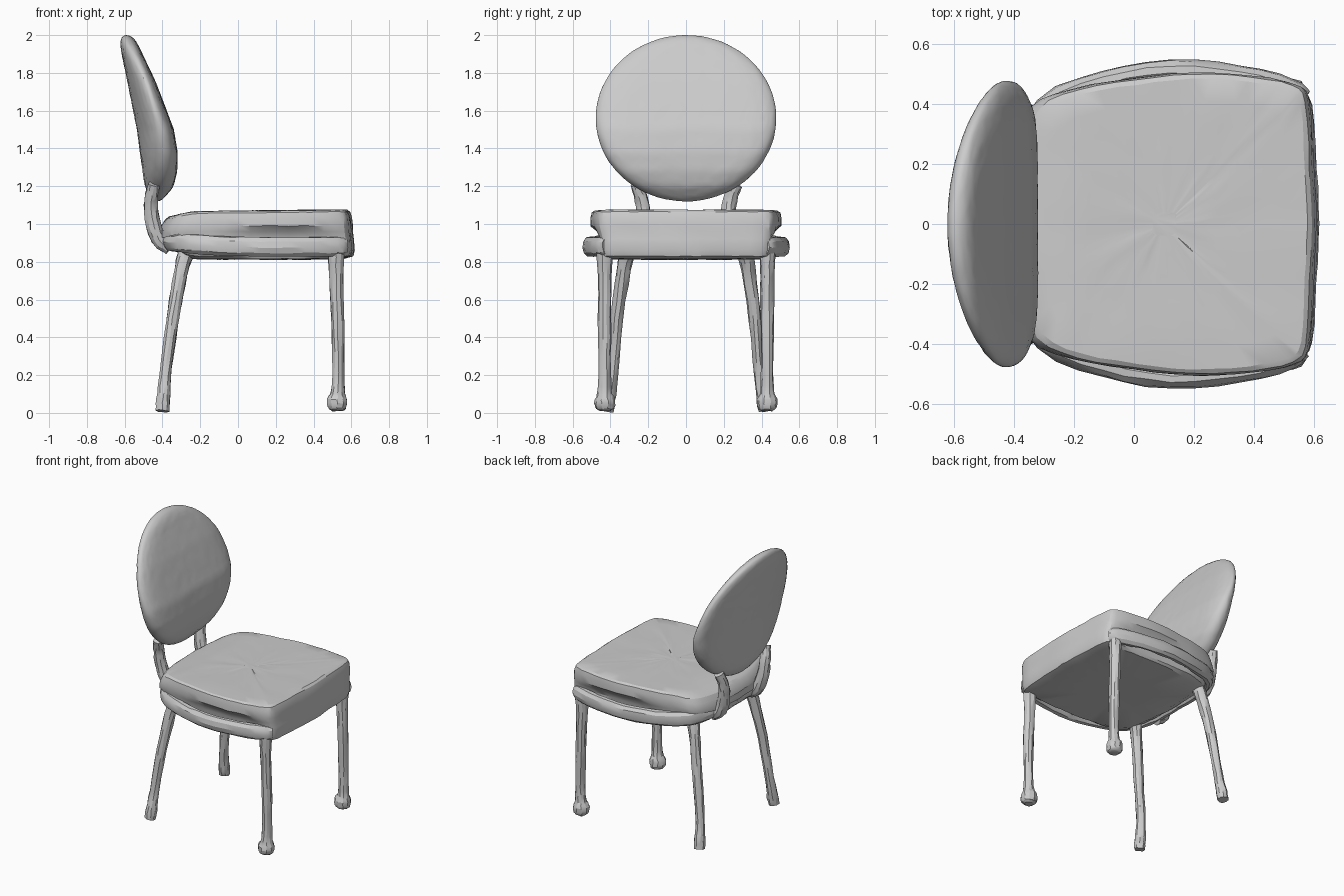
import bpy, bmesh, math, random
from mathutils import Vector

random.seed(4)
if "Cube" in bpy.data.objects:
    bpy.data.objects.remove(bpy.data.objects["Cube"], do_unlink=True)

grey = bpy.data.materials.new("light grey")
grey.use_nodes = True
grey.diffuse_color = (0.6, 0.6, 0.6, 1)
grey.node_tree.nodes["Principled BSDF"].inputs["Base Color"].default_value = (0.6, 0.6, 0.6, 1)


def finish(name, bm, wobble):
    """Turn a bmesh into a slightly uneven, softly faceted object."""
    bmesh.ops.recalc_face_normals(bm, faces=bm.faces)
    for v in bm.verts:
        v.co += Vector([random.uniform(-wobble, wobble) for _ in range(3)])
        v.co.z = max(v.co.z, 0)
    mesh = bpy.data.meshes.new(name)
    bm.to_mesh(mesh)
    bm.free()
    mesh.materials.append(grey)
    ob = bpy.data.objects.new(name, mesh)
    bpy.context.collection.objects.link(ob)
    bpy.ops.object.select_all(action='DESELECT')
    ob.select_set(True)
    bpy.context.view_layer.objects.active = ob
    bpy.ops.object.shade_smooth_by_angle(angle=math.radians(25))


def skin(bm, rings):
    """Bridge consecutive closed rings and cap both ends."""
    loops = [[bm.verts.new(p) for p in ring] for ring in rings]
    n = len(loops[0])
    for low, high in zip(loops, loops[1:]):
        for i in range(n):
            j = (i + 1) % n
            bm.faces.new((low[i], low[j], high[j], high[i]))
    bm.faces.new(loops[0][::-1])
    bm.faces.new(loops[-1])


def smooth_path(points, steps):
    """Catmull-Rom interpolation through points of any dimension."""
    pts = [Vector(p) for p in points]
    pts = [2 * pts[0] - pts[1]] + pts + [2 * pts[-1] - pts[-2]]
    out = []
    for a, b, c, d in zip(pts, pts[1:], pts[2:], pts[3:]):
        for s in range(steps):
            t = s / steps
            out.append(b + (c - a) * t / 2 + (2 * a - 5 * b + 4 * c - d) * t * t / 2
                       + (3 * b - a - 3 * c + d) * t ** 3 / 2)
    return out + [pts[-2]]


def tube(name, points, side, tall=1.0, sides=10, steps=3):
    """Points are x, y, z, radius; side mirrors across y; tall stretches the section upward."""
    path = smooth_path(points, steps)
    for p in path:
        p.y *= side
    rings, turn, last = [], None, None
    for i, p in enumerate(path):
        ahead, behind = path[min(i + 1, len(path) - 1)], path[max(i - 1, 0)]
        along = (ahead.xyz - behind.xyz).normalized()
        # Carry the ring's orientation along the path so it never twists
        turn = last.rotation_difference(along) @ turn if last else along.to_track_quat('Z', 'Y')
        last = along
        ring = []
        for k in range(sides):
            a = k * math.tau / sides
            offset = turn @ Vector((math.cos(a), math.sin(a), 0)) * p.w
            offset.z *= tall
            ring.append(p.xyz + offset)
        rings.append(ring)
    bm = bmesh.new()
    skin(bm, rings)
    finish(name, bm, 0.003)


def interp(table, x):
    for (x0, y0), (x1, y1) in zip(table, table[1:]):
        if x <= x1:
            return y0 + (y1 - y0) * max(0, (x - x0) / (x1 - x0))
    return table[-1][1]


# Seat cushion: one plan outline lofted through levels, with straighter sides low down
half = [(-0.41, 0), (-0.40, 0.2), (-0.345, 0.39), (-0.2, 0.46), (0, 0.495), (0.2, 0.515),
        (0.4, 0.505), (0.54, 0.475), (0.585, 0.42), (0.6, 0.2), (0.61, 0)]
half = smooth_path(half, 3)
outline = half + [Vector((p.x, -p.y)) for p in half[-2:0:-1]]
levels = [  # z, front scale, back scale, side scale, widest half width
    (0.812, 0.5, 0.4, 0.4, 0.44), (0.815, 0.9, 0.75, 0.85, 0.43), (0.83, 1.0, 0.86, 0.92, 0.44),
    (0.86, 1.02, 0.95, 0.94, 0.445), (0.92, 1.01, 1.02, 0.95, 0.45), (0.96, 1.0, 1.02, 0.97, 0.47),
    (0.99, 1.0, 1.02, 0.98, 0.52), (1.03, 0.99, 0.99, 0.98, 0.52), (1.058, 0.97, 0.95, 0.97, 0.52),
    (1.068, 0.94, 0.91, 0.94, 0.52)]
levels += [(1.07, s, s, s, 0.52) for s in (0.8, 0.65, 0.5, 0.35, 0.2, 0.08)]
rings = []
for z, front, back, side, widest in levels:
    ring = []
    for p in outline:
        x = 0.1 + (p.x - 0.1) * (front if p.x > 0.1 else back)
        y = max(-widest, min(widest, p.y * side))
        droop = max(0, -0.24 - x) * (0.2 if z > 0.95 else -0.3)
        ring.append((x, y, z - droop + 0.012 * x * (z > 1)))
    rings.append(ring)
bm = bmesh.new()
skin(bm, rings)
finish("seat_cushion", bm, 0.002)

# Round backrest: a crisp rimmed disc, flat in front, with its back bowed out in the middle
back_x = [(1.12, -0.47), (1.2, -0.495), (1.5, -0.535), (1.75, -0.585), (2.0, -0.638)]
front_x = [(1.12, -0.385), (1.2, -0.34), (1.28, -0.322), (1.38, -0.32), (1.5, -0.34),
           (1.62, -0.385), (1.75, -0.435), (1.9, -0.505), (2.0, -0.545)]
bm = bmesh.new()
bmesh.ops.create_icosphere(bm, subdivisions=5, radius=1)
for v in bm.verts:
    a, b, c = v.co
    r = min(1, math.hypot(a, b))
    z = 1.56 + 0.44 * b
    rear = interp(back_x, z) + 0.08 * a * a
    fore = interp(front_x, z) - 0.02 * a ** 4
    bulge = math.copysign(math.sqrt(1 - r ** 14), c)
    v.co = ((rear + fore) / 2 + (fore - rear) / 2 * bulge, 0.478 * a, z)
finish("backrest", bm, 0.001)

# Paired legs, back posts and bowed rails
for side, label in ((1, "left"), (-1, "right")):
    tube("front_leg_" + label, [
        (0.52, 0.43, 0.86, 0.045), (0.52, 0.43, 0.72, 0.038), (0.53, 0.43, 0.4, 0.034),
        (0.53, 0.43, 0.14, 0.034), (0.525, 0.43, 0.07, 0.054), (0.525, 0.43, 0.03, 0.05),
        (0.525, 0.43, 0.01, 0.03)], side)
    tube("rear_leg_" + label, [
        (-0.27, 0.31, 0.86, 0.045), (-0.3, 0.33, 0.76, 0.038), (-0.345, 0.365, 0.5, 0.034),
        (-0.385, 0.39, 0.2, 0.03), (-0.395, 0.41, 0.07, 0.038), (-0.4, 0.42, 0.01, 0.036)], side)
    tube("back_post_" + label, [
        (-0.36, 0.21, 0.87, 0.035), (-0.42, 0.21, 0.92, 0.042), (-0.455, 0.22, 1.03, 0.04),
        (-0.46, 0.235, 1.13, 0.036), (-0.445, 0.265, 1.21, 0.032)], side)
    tube("seat_rail_" + label, [
        (-0.375, 0, 0.91, 0.032), (-0.37, 0.2, 0.91, 0.034), (-0.3, 0.39, 0.9, 0.036),
        (-0.1, 0.475, 0.885, 0.036), (0.12, 0.513, 0.88, 0.036), (0.35, 0.495, 0.88, 0.036),
        (0.52, 0.45, 0.88, 0.036), (0.565, 0.42, 0.88, 0.03)], side, tall=1.45)
